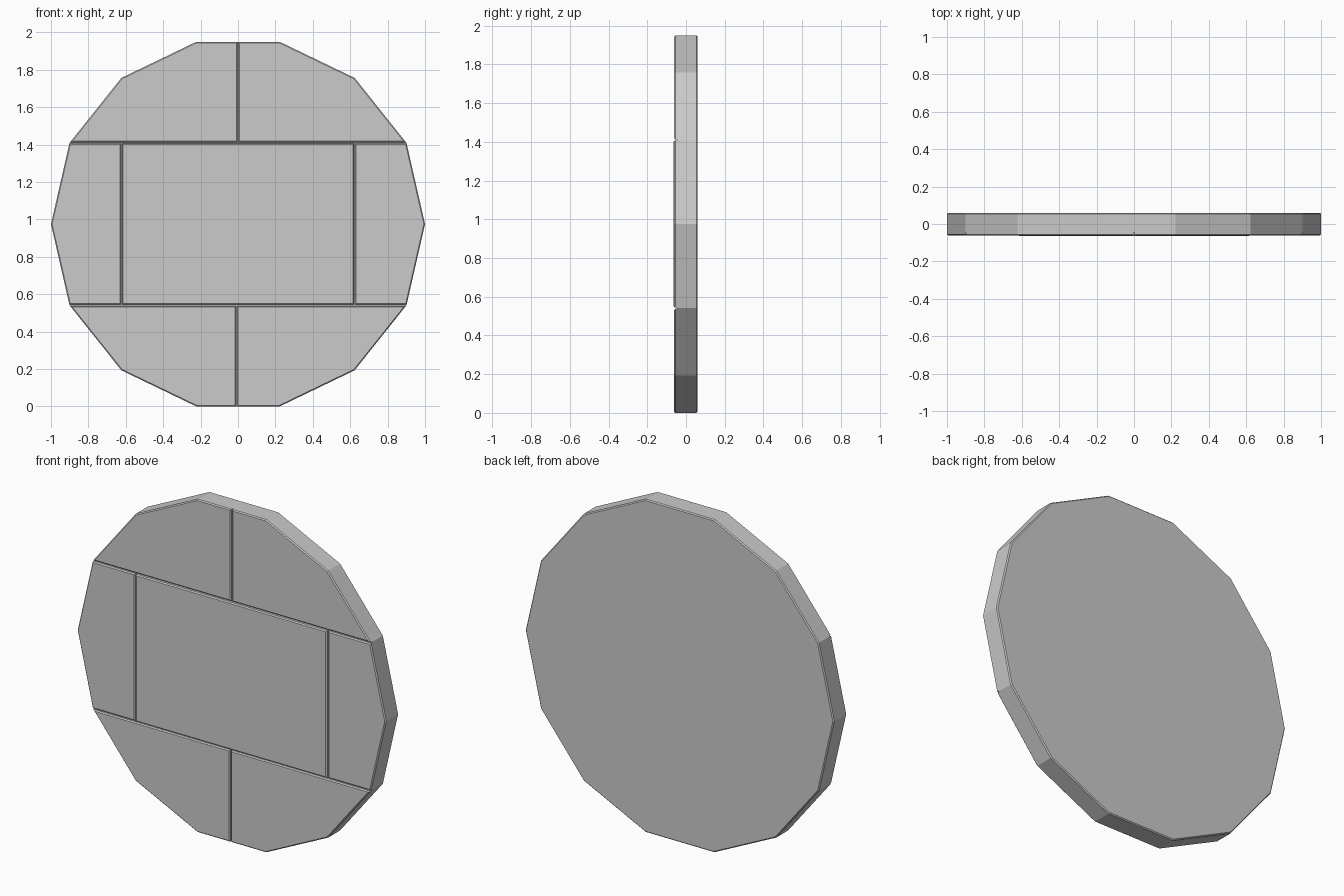
import bpy, bmesh
from math import cos, sin, pi

if "Cube" in bpy.data.objects:
    bpy.data.objects.remove(bpy.data.objects["Cube"])

SIDES, RADIUS = 14, 1.0
CZ = RADIUS * sin(6 * pi / SIDES)      # centre height so the flat side rests on z = 0
GAP, BEVEL = 0.003, 0.006
BACK, SEAT = 0.06, -0.046              # back of disc, plane the front panels sit on
X, Z = 0.623, 0.434                    # half width and half height of centre panel


def slab(name, y_front, y_back, bevel_y, x0=-2, x1=2, z0=-2, z1=2):
    """Prism of the 14-gon clipped to a rectangle, bevelled round the face at bevel_y."""
    bm = bmesh.new()
    bm.faces.new([bm.verts.new((RADIUS * cos(2 * pi * k / SIDES), y_front,
                                RADIUS * sin(2 * pi * k / SIDES)))
                  for k in range(SIDES)])
    for co, no in (((x0 + GAP, 0, 0), (-1, 0, 0)), ((x1 - GAP, 0, 0), (1, 0, 0)),
                   ((0, 0, z0 + GAP), (0, 0, -1)), ((0, 0, z1 - GAP), (0, 0, 1))):
        bmesh.ops.bisect_plane(bm, geom=bm.verts[:] + bm.edges[:] + bm.faces[:],
                               plane_co=co, plane_no=no, clear_outer=True)
    out = bmesh.ops.extrude_face_region(bm, geom=bm.faces[:], use_keep_orig=True)
    bmesh.ops.translate(bm, vec=(0, y_back - y_front, 0),
                        verts=[v for v in out["geom"] if isinstance(v, bmesh.types.BMVert)])
    bmesh.ops.recalc_face_normals(bm, faces=bm.faces[:])
    rim = [e for e in bm.edges if all(abs(v.co.y - bevel_y) < 1e-5 for v in e.verts)]
    bmesh.ops.bevel(bm, geom=rim, offset=BEVEL, segments=1, profile=0.5, affect='EDGES')
    bmesh.ops.recalc_face_normals(bm, faces=bm.faces[:])
    mesh = bpy.data.meshes.new(name)
    bm.to_mesh(mesh)
    bm.free()
    obj = bpy.data.objects.new(name, mesh)
    obj.location.z = CZ
    bpy.context.collection.objects.link(obj)
    return obj


# Solid backing disc
slab("backing_disc", SEAT, BACK, BACK)

# Raised centre panel
slab("centre_panel", -0.065, SEAT, -0.065, -X, X, -Z, Z)

# Side panels
slab("left_panel", -0.061, SEAT, -0.061, -2, -X, -Z, Z)
slab("right_panel", -0.061, SEAT, -0.061, X, 2, -Z, Z)

# Upper and lower panels, split near the middle
for row, z0, z1, split in (("upper", Z, 2, 0.0), ("lower", -2, -Z, -0.008)):
    slab(row + "_left_panel", -0.061, SEAT, -0.061, -2, split, z0, z1)
    slab(row + "_right_panel", -0.061, SEAT, -0.061, split, 2, z0, z1)
